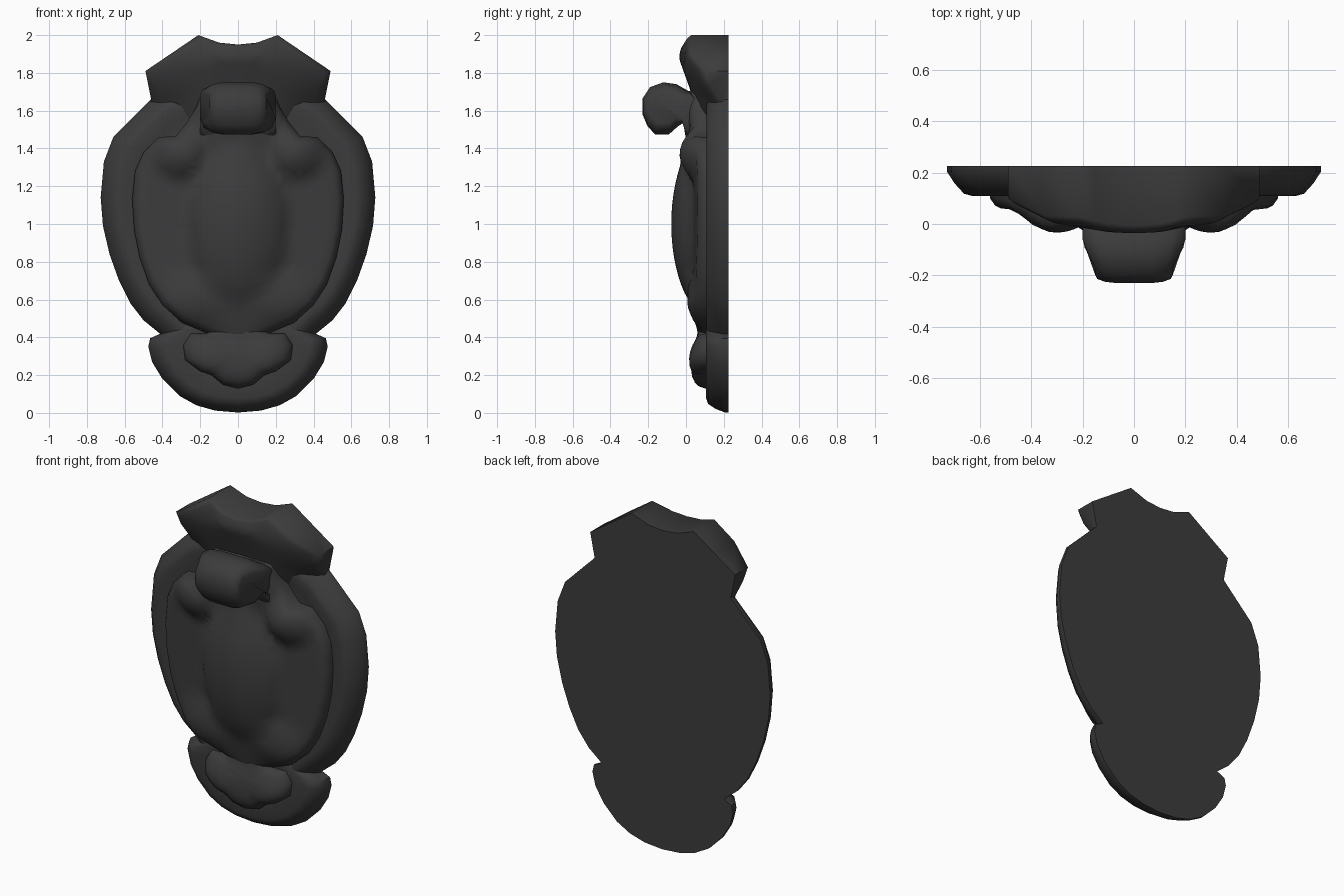
import bpy, bmesh, math

if "Cube" in bpy.data.objects:
    bpy.data.objects.remove(bpy.data.objects["Cube"])

BACK = 0.225
mat = bpy.data.materials.new("dark_grey")
mat.diffuse_color = (0.045, 0.045, 0.045, 1)
mat.use_nodes = True
mat.node_tree.nodes["Principled BSDF"].inputs["Base Color"].default_value = mat.diffuse_color


def finish(name, bm, angle):
    bmesh.ops.remove_doubles(bm, verts=bm.verts, dist=1e-5)
    bmesh.ops.recalc_face_normals(bm, faces=bm.faces)
    me = bpy.data.meshes.new(name)
    bm.to_mesh(me)
    bm.free()
    ob = bpy.data.objects.new(name, me)
    bpy.context.collection.objects.link(ob)
    me.materials.append(mat)
    bpy.ops.object.select_all(action='DESELECT')
    ob.select_set(True)
    bpy.context.view_layer.objects.active = ob
    bpy.ops.object.shade_smooth_by_angle(angle=math.radians(angle))
    return ob


def mirrored(half, cuts):
    """Right half outline (from top x=0 to bottom x=0) -> full loop, subdivided."""
    loop = half + [(-x, z) for x, z in half[-2:0:-1]]
    out = []
    for a, b in zip(loop, loop[1:] + loop[:1]):
        for k in range(cuts):
            t = k / cuts
            out.append((a[0] + (b[0] - a[0]) * t, a[1] + (b[1] - a[1]) * t))
    return out


def relief(name, half, cz, rings, depth, back=BACK, cuts=1, angle=50):
    """Flat-backed carving: rings (scale, lift) shrink to the centre on a depth field."""
    loop = mirrored(half, cuts)
    bm = bmesh.new()
    prev = [bm.verts.new((x, back, z)) for x, z in loop]
    bm.faces.new(prev)
    n = len(loop)
    for s, lift in rings:
        cur = []
        for x, z in loop:
            px, pz = x * s, cz + (z - cz) * s
            cur.append(bm.verts.new((px, min(depth(px, pz) + lift, back - 0.005), pz)))
        for i in range(n):
            j = (i + 1) % n
            bm.faces.new((prev[i], prev[j], cur[j], cur[i]))
        prev = cur
    c = bm.verts.new((0, depth(0, cz) + rings[-1][1], cz))
    for i in range(n):
        bm.faces.new((prev[i], prev[(i + 1) % n], c))
    return finish(name, bm, angle)


def bump(x, z, cx, cz, rx, rz):
    r = ((abs(x) - cx) / rx) ** 2 + ((z - cz) / rz) ** 2
    return max(0.0, 1 - r)


# oval backing with bevelled rim
relief("backing_oval",
       [(0, 1.8), (.3, 1.75), (.46, 1.66), (.66, 1.46), (.71, 1.33), (.727, 1.14),
        (.715, .99), (.68, .84), (.63, .7), (.57, .58), (.5, .49), (.42, .425),
        (.3, .3), (0, .25)],
       1.05, [(1, .095), (.96, .05), (.91, .01), (.86, 0), (.78, .012), (.7, .015)],
       lambda x, z: 0.108)


# crest at the top, fading into the oval below
def crest_depth(x, z):
    y = -0.035 + 0.10 * (x / .49) ** 2 + max(0, 1.87 - z) * 0.36 + max(0, z - 1.9) * 0.3
    return y + max(0, 1.74 - z) * max(0, abs(x) - .2) * 1.6


relief("top_crest",
       [(0, 1.95), (.1, 1.96), (.21, 2.0), (.49, 1.81), (.46, 1.66), (.46, 1.56), (.2, 1.46), (0, 1.45)],
       1.76, [(1, .015), (.94, .002)] + [(s / 10, 0) for s in range(9, 1, -1)],
       crest_depth, cuts=2, angle=60)

# rounded foot at the bottom
relief("bottom_foot",
       [(0, .55), (.3, .5), (.41, .42), (.465, .395), (.475, .35), (.455, .27), (.4, .18),
        (.31, .09), (.22, .04), (.12, .012), (0, .002)],
       .38, [(1, .1), (.95, .05), (.88, .01), (.8, 0), (.6, .0)],
       lambda x, z: 0.107)


# carved shield panel: central dome, shoulder knobs, neck under the scroll
def panel_depth(x, z):
    y = 0.065 - 0.035 * max(0.0, 1 - (x / .55) ** 2)
    y -= 0.108 * bump(x, z, 0, 1.0, .27, .42) ** .75
    y -= 0.075 * bump(x, z, .31, 1.37, .15, .14)
    y -= 0.03 * bump(x, z, .25, .6, .18, .16)
    y += 0.035 * min(1, max(0, .56 - z) / .14)
    if z > 1.3:
        y -= 0.04 * min(1, (z - 1.3) / .2) * max(0.0, 1 - (x / .26) ** 2)
    return y


relief("shield_panel",
       [(0, 1.71), (.19, 1.70), (.22, 1.62), (.27, 1.54), (.33, 1.465), (.42, 1.46), (.5, 1.38),
        (.545, 1.28), (.56, 1.13), (.55, .97), (.52, .82), (.47, .68), (.4, .57),
        (.3, .48), (.16, .42), (0, .36)],
       1.0, [(1, .035), (.965, .008)] + [(s / 14, 0) for s in range(13, 0, -1)],
       panel_depth, back=.16, cuts=2, angle=70)

# lobed leaf ornament on the foot
relief("foot_leaf",
       [(0, .54), (.1, .48), (.17, .42), (.25, .42), (.29, .36), (.28, .28), (.2, .22), (.14, .2),
        (.08, .15), (0, .13)],
       .33, [(1, .03), (.95, .005), (.85, -.008), (.7, -.012), (.5, -.01), (.25, -.006)],
       lambda x, z: 0.079 - 0.045 * bump(x, z, 0, .27, .3, .16) - 0.02 * bump(x, z, .18, .3, .12, .12),
       back=.16, cuts=2, angle=70)

# forward-curling scroll: side profile lofted across the width, narrowing to the front
profile = [(.09, 1.66), (.02, 1.70), (-.05, 1.74), (-.12, 1.75), (-.19, 1.725), (-.23, 1.665),
           (-.23, 1.58), (-.205, 1.52), (-.165, 1.475), (-.09, 1.475), (-.045, 1.515), (-.015, 1.535),
           (.0, 1.48), (.05, 1.42), (.1, 1.44)]
bm = bmesh.new()
rows = []
half = [(.2, .55), (.19, .75), (.15, .92), (.09, 1)]
for x, s in [(-x, s) for x, s in half] + [(0, 1)] + half[::-1]:
    row = []
    for y, z in profile:
        k = s if y < -.03 else (1 + s) / 2
        taper = 1 - .25 * min(1, max(0, -.07 - y) / .12)
        row.append(bm.verts.new((x * taper, -.1 + (y + .1) * (.5 + k / 2), 1.615 + (z - 1.615) * k)))
    rows.append(row)
m = len(profile)
for a, b in zip(rows, rows[1:]):
    for i in range(m):
        bm.faces.new((a[i], a[(i + 1) % m], b[(i + 1) % m], b[i]))
bm.faces.new(rows[0])
bm.faces.new(rows[-1])
finish("curled_scroll", bm, 60)
